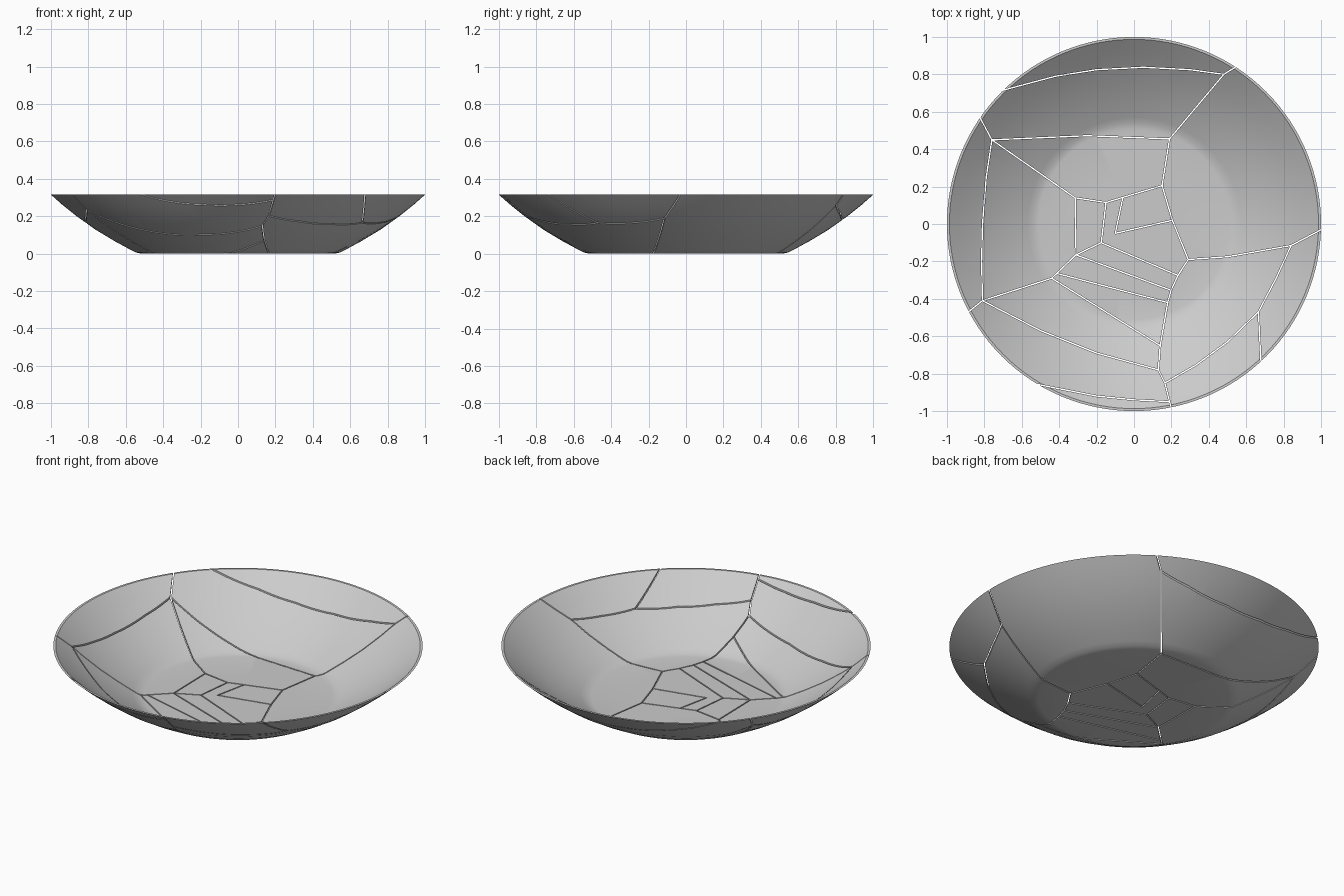
import bpy, bmesh, math
from mathutils import Vector

if "Cube" in bpy.data.objects:
    bpy.data.objects.remove(bpy.data.objects["Cube"])

SEG = 128
GAP = 0.007

grey = bpy.data.materials.new("plain_grey")
grey.diffuse_color = (0.6, 0.6, 0.6, 1)
grey.use_nodes = True
grey.node_tree.nodes["Principled BSDF"].inputs["Base Color"].default_value = grey.diffuse_color

# Bowl: closed lathe profile, outer side up to the rim, then down the inside
outer = [(0.25, 0), (0.515, 0), (0.545, 0.006), (0.575, 0.021), (0.66, 0.067),
         (0.76, 0.127), (0.86, 0.198), (0.94, 0.262), (1.0, 0.315)]
inner = [(0.987, 0.315), (0.93, 0.268), (0.85, 0.205), (0.75, 0.135), (0.65, 0.076),
         (0.57, 0.033), (0.54, 0.018), (0.51, 0.012), (0.25, 0.012)]
bm = bmesh.new()
rings = [[bm.verts.new((r * math.cos(2 * math.pi * i / SEG), r * math.sin(2 * math.pi * i / SEG), z))
          for i in range(SEG)] for r, z in outer + inner]
for a, b in zip(rings, rings[1:]):
    for i in range(SEG):
        j = (i + 1) % SEG
        bm.faces.new((a[i], a[j], b[j], b[i]))
bm.faces.new(rings[0][::-1])
bm.faces.new(rings[-1])
bmesh.ops.recalc_face_normals(bm, faces=bm.faces)
me = bpy.data.meshes.new("bowl")
bm.to_mesh(me)
bm.free()
me.materials.append(grey)
bowl = bpy.data.objects.new("cracked_bowl", me)
bpy.context.collection.objects.link(bowl)

# Crack paths seen from above
A, B, C, D = (0.48, 0.80), (0.19, 0.455), (-0.76, 0.45), (0.15, 0.205)
E, F, G, H = (-0.315, 0.14), (-0.31, -0.165), (0.29, -0.19), (-0.81, -0.41)
J, K, L, M = (-0.44, -0.29), (0.13, -0.78), (0.165, -0.85), (0.84, -0.115)
N, P, Q = (-0.15, 0.115), (-0.175, -0.10), (0.19, -0.95)
cracks = [
    [(-0.72, 0.71), (-0.42, 0.79), (-0.2, 0.825), (0.05, 0.838), (0.3, 0.825), A, (0.56, 0.85)],
    [A, B, D, (0.205, 0.02), G],
    [(-0.84, 0.60), C, (-0.25, 0.472), B],
    [C, E, N, D],
    [E, F, J, H],
    [N, P, F],
    [(-0.06, 0.14), (-0.10, -0.05), (0.205, 0.02)],
    [P, (0.235, -0.275)],
    [G, (0.235, -0.275), (0.20, -0.35), (0.18, -0.42), (0.14, -0.65), K, L, Q, (0.21, -1.02)],
    [F, (0.20, -0.355)],
    [(-0.41, -0.265), (0.18, -0.42)],
    [J, (0.14, -0.65)],
    [C, (-0.79, 0.25), (-0.81, 0), (-0.815, -0.2), H, (-0.91, -0.49)],
    [H, (-0.5, -0.57), (-0.2, -0.69), K],
    [(-0.53, -0.855), (-0.2, -0.92), (0, -0.94), Q],
    [L, (0.33, -0.755), (0.5, -0.63), (0.665, -0.47), (0.76, -0.29), M],
    [(0.665, -0.47), (0.68, -0.76)],
    [G, (0.5, -0.175), M, (1.03, -0.015)],
]

# Crack cutter: one thin upright slab per path segment
bm = bmesh.new()
for path in cracks:
    for p, q in zip(path, path[1:]):
        p, q = Vector(p), Vector(q)
        d = (q - p).normalized()
        n = Vector((-d.y, d.x)) * GAP / 2
        p, q = p - d * 0.0023, q + d * 0.0023
        quad = [p - n, q - n, q + n, p + n]
        lo = [bm.verts.new((v.x, v.y, -0.1)) for v in quad]
        hi = [bm.verts.new((v.x, v.y, 0.5)) for v in quad]
        bm.faces.new(lo[::-1])
        bm.faces.new(hi)
        for i in range(4):
            j = (i + 1) % 4
            bm.faces.new((lo[i], lo[j], hi[j], hi[i]))
me = bpy.data.meshes.new("crack_cutter")
bm.to_mesh(me)
bm.free()
me.materials.append(grey)
cutter = bpy.data.objects.new("crack_cutter", me)
bpy.context.collection.objects.link(cutter)
cutter.hide_render = True

# Cut the cracks through the bowl, then smooth all but the sharp edges
mod = bowl.modifiers.new("cracks", 'BOOLEAN')
mod.object = cutter
mod.operation = 'DIFFERENCE'
mod.solver = 'EXACT'
mod.use_self = True
bpy.context.view_layer.objects.active = bowl
bowl.select_set(True)
bpy.ops.object.modifier_apply(modifier=mod.name)
bpy.data.objects.remove(cutter)
bpy.ops.object.shade_smooth_by_angle(angle=math.radians(35))
